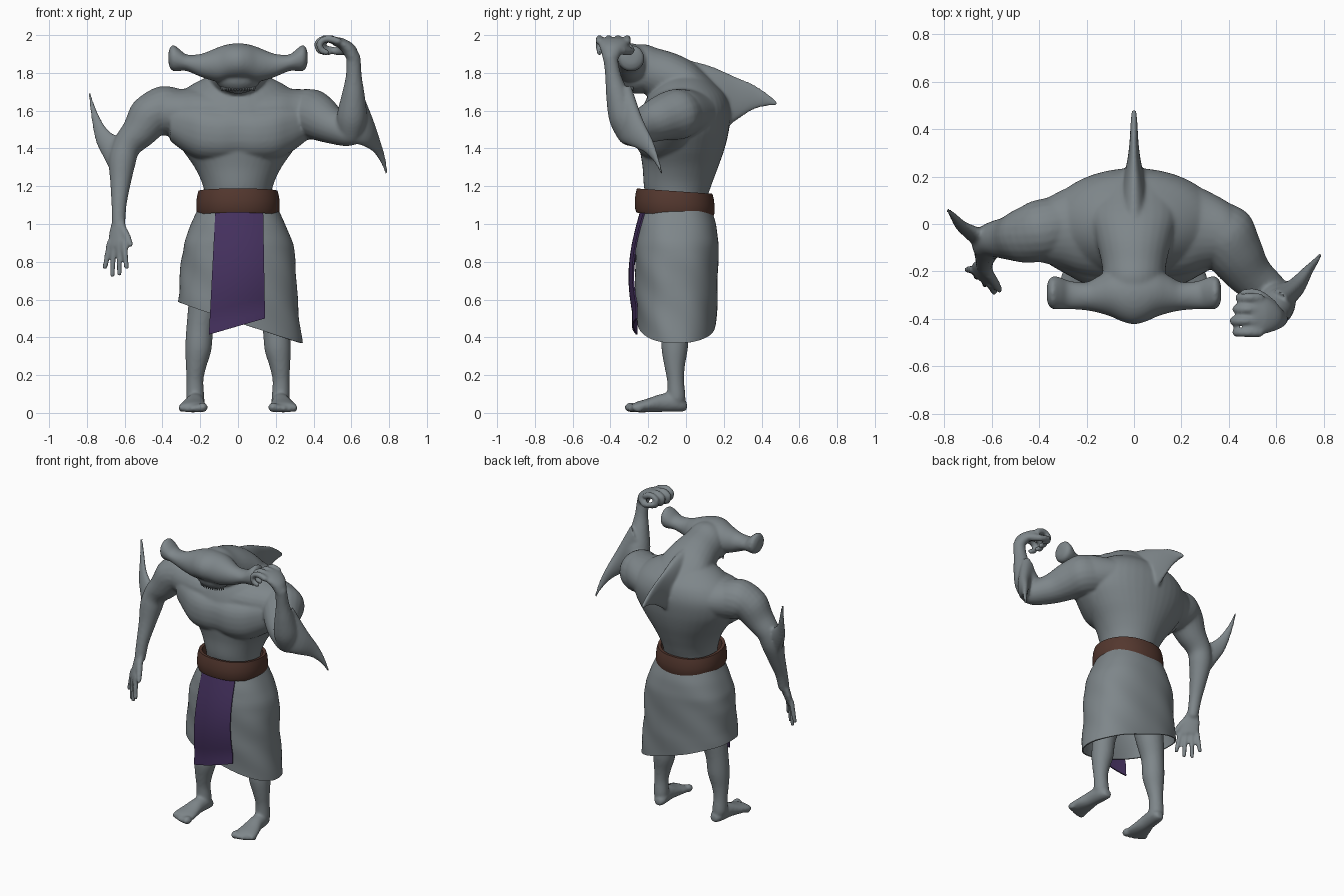
import bpy, bmesh, math
from mathutils import Vector as V

if "Cube" in bpy.data.objects:
    bpy.data.objects.remove(bpy.data.objects["Cube"])

def material(name, rgb):
    m = bpy.data.materials.new(name)
    m.diffuse_color = (*rgb, 1)
    m.use_nodes = True
    m.node_tree.nodes["Principled BSDF"].inputs["Base Color"].default_value = m.diffuse_color
    return m

GREY = material("slate grey", (0.21, 0.24, 0.255))
BROWN = material("leather brown", (0.088, 0.039, 0.028))
PURPLE = material("purple cloth", (0.06, 0.031, 0.115))

def finish(name, bm, mat, mods=()):
    bmesh.ops.recalc_face_normals(bm, faces=bm.faces)
    me = bpy.data.meshes.new(name)
    bm.to_mesh(me)
    bm.free()
    ob = bpy.data.objects.new(name, me)
    bpy.context.collection.objects.link(ob)
    me.materials.append(mat)
    for kind, props in mods:
        md = ob.modifiers.new(kind.lower(), kind)
        for k, v in props.items():
            setattr(md, k, v)
    bpy.ops.object.select_all(action='DESELECT')
    ob.select_set(True)
    bpy.context.view_layer.objects.active = ob
    for md in list(ob.modifiers):
        bpy.ops.object.modifier_apply(modifier=md.name)
    bpy.ops.object.shade_smooth_by_angle(angle=math.radians(50))
    return ob

def power(a, e):
    return math.copysign(abs(a) ** (2 / e), a)

def spline(rings, steps=4):
    """Catmull-Rom rings between the given ones."""
    rings = [tuple(V(q) for q in r) for r in rings]
    out = []
    for i in range(len(rings) - 1):
        p0, p1, p2, p3 = (rings[min(max(i + k, 0), len(rings) - 1)] for k in (-1, 0, 1, 2))
        for s in range(steps):
            t = s / steps
            out.append(tuple(0.5 * (2 * b + (c - a) * t + (2 * a - 5 * b + 4 * c - d) * t * t
                                    + (3 * b - a - 3 * c + d) * t ** 3) for a, b, c, d in zip(p0, p1, p2, p3)))
    return out + [rings[-1]]

def loft(bm, rings, e=2, n=28):
    """Closed skin through rings of (centre, half axis u, half axis v)."""
    rows = []
    for c, u, v in spline(rings):
        rows.append([bm.verts.new(c + u * power(math.cos(2 * math.pi * i / n), e)
                                  + v * power(math.sin(2 * math.pi * i / n), e)) for i in range(n)])
    for a, b in zip(rows, rows[1:]):
        for i in range(n):
            j = (i + 1) % n
            bm.faces.new((a[i], a[j], b[j], b[i]))
    bm.faces.new(rows[0])
    bm.faces.new(rows[-1])

def tube(bm, pts):
    """Round limb through (x, y, z, radius) with domed ends."""
    p = [(V(q[:3]), q[3]) for q in pts]
    def dome(a, b):
        d = (a[0] - b[0]).normalized()
        return (a[0] + d * a[1] * 0.6, a[1] * 0.75), (a[0] + d * a[1] * 0.9, a[1] * 0.35)
    s, t = dome(p[0], p[1]), dome(p[-1], p[-2])
    p = [s[1], s[0]] + p + [t[0], t[1]]
    rings = []
    for i, (c, r) in enumerate(p):
        d = (p[min(i + 1, len(p) - 1)][0] - p[max(i - 1, 0)][0]).normalized()
        u = d.cross(V((0.15, 1, 0.1))).normalized()
        rings.append((c, u * r, d.cross(u) * r))
    loft(bm, rings, n=20)

def fin(bm, pairs):
    """Tapering plate through (edge point, edge point, half thickness)."""
    mid = [(V(a) + V(b)) / 2 for a, b, t in pairs]
    nrm = (V(pairs[1][0]) - V(pairs[1][1])).cross(mid[-1] - mid[0]).normalized()
    loft(bm, [(c, (V(a) - V(b)) / 2, nrm * t) for c, (a, b, t) in zip(mid, pairs)])

def blob(bm, c, r):
    vs = bmesh.ops.create_uvsphere(bm, u_segments=24, v_segments=16, radius=1)["verts"]
    for v in vs:
        v.co = V((c[0] + v.co.x * r[0], c[1] + v.co.y * r[1], c[2] + v.co.z * r[2]))

def mirror(half):
    return [(-x, *r) for x, *r in reversed(half) if x > 0] + half

def loft_x(bm, half, e=2):
    """Mirrored loft along x: (x, centre y, centre z, half depth, half height)."""
    loft(bm, [((x, y, z), (0, a, 0), (0, 0, b)) for x, y, z, a, b in mirror(half)], e)

body = bmesh.new()

# torso: horizontal rings (z, centre y, half width, half depth)
torso = [(0.74, -0.05, .17, .11), (0.9, -0.05, .20, .15), (1.1, -0.05, .175, .155), (1.2, -0.045, .185, .178),
         (1.3, -0.03, .23, .2), (1.4, -0.02, .30, .225), (1.5, -0.012, .36, .24), (1.6, 0, .37, .235),
         (1.68, 0.005, .32, .205), (1.74, 0, .24, .155), (1.78, 0, .16, .11)]
loft(body, [((0, y, z), (a, 0, 0), (0, b, 0)) for z, y, a, b in torso], n=40)
# shoulder girdle and broad flat chest
loft_x(body, [(0, 0, 1.59, .23, .13), (.2, -.015, 1.595, .2, .13), (.3, -.02, 1.59, .165, .125),
              (.4, -.035, 1.59, .125, .12), (.46, -.05, 1.58, .09, .09)])
loft_x(body, [(0, -.12, 1.48, .148, .145), (.1, -.12, 1.475, .152, .145), (.2, -.11, 1.485, .145, .145),
              (.28, -.09, 1.51, .125, .13), (.36, -.07, 1.54, .1, .1)], 2.4)

# neck and skull: rings along y (y, centre z, half width, half height)
neck = [(0.17, 1.61, .17, .12), (0.05, 1.69, .19, .155), (-0.05, 1.75, .165, .15), (-0.15, 1.79, .14, .14),
        (-0.22, 1.82, .13, .132), (-0.3, 1.85, .12, .09), (-0.36, 1.85, .09, .06)]
loft(body, [((0, y, z), (a, 0, 0), (0, 0, b)) for y, z, a, b in neck])
blob(body, (0, -0.255, 1.775), (.12, .105, .085))

# hammer
loft_x(body, [(0, -.302, 1.86, .122, .097), (0.05, -.30, 1.857, .112, .095), (.1, -.293, 1.845, .097, .093),
              (.15, -.297, 1.84, .078, .077), (.2, -.305, 1.84, .060, .060), (.27, -.30, 1.853, .060, .044),
              (.31, -.293, 1.868, .068, .058), (.34, -.29, 1.878, .070, .070), (.358, -.29, 1.88, .058, .058),
              (.368, -.29, 1.88, .03, .03)])

# dorsal fin
fin(body, [((0, -.06, 1.885), (0, .08, 1.5), .08), ((0, .12, 1.84), (0, .19, 1.5), .055),
           ((0, .25, 1.785), (0, .27, 1.55), .03), ((0, .34, 1.748), (0, .35, 1.60), .019),
           ((0, .42, 1.70), (0, .42, 1.622), .015), ((0, .485, 1.645), (0, .482, 1.625), .011)])

for s in (-1, 1):
    # leg
    tube(body, [(s * x, y, z, r) for x, y, z, r in [
        (.12, -.05, .85, .11), (.17, -.05, .6, .09), (.2, -.055, .46, .073), (.21, -.06, .34, .070),
        (.222, -.06, .25, .055), (.228, -.055, .17, .045), (.226, -.05, .08, .048)]])
    # foot and toes
    foot = [(.215, .005, .035, .024, .022), (.217, -.02, .043, .04, .036), (.222, -.06, .055, .047, .05),
            (.228, -.13, .053, .05, .048), (.236, -.2, .040, .066, .037), (.24, -.26, .031, .076, .028),
            (.242, -.285, .026, .068, .021)]
    loft(body, [((s * x, y, z), (a, 0, 0), (0, 0, b)) for x, y, z, a, b in foot])
    for i in range(5):
        r = (.026, .021, .02, .019, .017)[i]
        blob(body, (s * (.186 + i * .028), -.292 + .0025 * i * i, r + .003), (r, r * 1.3, r))

# hanging arm
tube(body, [(-.3, 0, 1.59, .12), (-.4, -.03, 1.6, .13), (-.47, -.05, 1.565, .115), (-.53, -.06, 1.48, .092),
            (-.59, -.065, 1.41, .076), (-.613, -.08, 1.33, .072), (-.622, -.11, 1.22, .055),
            (-.63, -.15, 1.1, .04), (-.632, -.175, 1.0, .035)])
fin(body, [((-.6, -.06, 1.45), (-.635, -.1, 1.2), .045), ((-.665, -.03, 1.48), (-.70, -.05, 1.33), .03),
           ((-.715, 0, 1.535), (-.75, -.01, 1.43), .02), ((-.755, .04, 1.62), (-.775, .03, 1.55), .013),
           ((-.782, .06, 1.70), (-.792, .06, 1.69), .01)])
loft(body, [((-.632, -.175, 1.02), (.03, -.02, 0), (.015, .022, 0)), ((-.635, -.2, .95), (.045, -.037, 0), (.016, .02, 0)),
            ((-.64, -.225, .88), (.048, -.04, 0), (.013, .016, 0))])
for i, tip in enumerate((.77, .735, .73, .77)):
    x, y = -.602 - .026 * i, -.258 + .022 * i
    dx, dy = .012 - .012 * i, -.018 + .006 * i
    tube(body, [(x, y, .9, .016), (x + dx / 2, y + dy, .83, .0155), (x + dx, y + dy * 1.6, tip, .0135)])
tube(body, [(-.612, -.21, .98, .02), (-.585, -.25, .93, .019), (-.568, -.278, .89, .014)])

# flexed arm
tube(body, [(.3, 0, 1.585, .12), (.385, -.05, 1.58, .135), (.43, -.13, 1.56, .12), (.495, -.22, 1.52, .096),
            (.58, -.29, 1.487, .078)])
tube(body, [(.595, -.30, 1.48, .068), (.603, -.33, 1.57, .08), (.61, -.362, 1.68, .062), (.613, -.385, 1.78, .043),
            (.612, -.4, 1.88, .037)])
fin(body, [((.63, -.3, 1.74), (.59, -.34, 1.43), .055), ((.70, -.24, 1.57), (.66, -.30, 1.415), .04),
           ((.745, -.18, 1.45), (.72, -.22, 1.38), .022), ((.775, -.15, 1.36), (.757, -.165, 1.325), .013),
           ((.792, -.125, 1.27), (.784, -.13, 1.262), .01)])
loft(body, [((.612, -.4, 1.87), (0, .04, 0), (.035, 0, 0)), ((.59, -.392, 1.92), (0, .06, 0), (.032, 0, .02)),
            ((.55, -.385, 1.955), (0, .08, 0), (.012, 0, .026)), ((.5, -.383, 1.97), (0, .08, 0), (0, 0, .022))])
for i in range(4):
    y, k = -.458 + .049 * i, .012 * abs(i - 1)
    tube(body, [(.53, y, 1.967, .02), (.46 + k, y, 1.981, .0195), (.422 + k, y, 1.958, .019),
                (.428 + k, y, 1.922, .018), (.458 + k, y, 1.908, .016)])
tube(body, [(.58, -.34, 1.92, .024), (.52, -.295, 1.915, .021), (.465, -.29, 1.93, .017)])

finish("body", body, GREY, [("REMESH", dict(mode='VOXEL', voxel_size=0.0085, use_smooth_shade=True)),
                            ("SMOOTH", dict(factor=0.5, iterations=8))])

# eyes on the hammer ends
for s, side in ((-1, "right"), (1, "left")):
    bm = bmesh.new()
    blob(bm, (s * .352, -.305, 1.875), (.016, .026, .026))
    finish(side + "_eye", bm, GREY)

# row of teeth under the snout
bm = bmesh.new()
for i in range(15):
    a = math.radians(-65 + 130 * i / 14)
    vs = bmesh.ops.create_cone(bm, cap_ends=True, segments=8, radius1=.003, radius2=.007, depth=.022)["verts"]
    bmesh.ops.translate(bm, verts=vs, vec=(.095 * math.sin(a), -.255 - .07 * math.cos(a), 1.714))
finish("teeth", bm, GREY)

def lerp(table, z):
    for (z0, a), (z1, b) in zip(table, table[1:]):
        if z >= z1:
            return a + (b - a) * (z0 - z) / (z0 - z1)
    return table[-1][1]

# skirt: open tube with slanted hem and soft folds
WIDE = [(1.12, .19), (1.0, .245), (.9, .285), (.8, .3), (.65, .307), (.5, .325), (.36, .34)]
DEEP = [(1.12, .165), (1.0, .203), (.9, .217), (.6, .213), (.36, .197)]
bm = bmesh.new()
N, ROWS = 84, 28
rows = []
for k in range(ROWS + 1):
    row = []
    for i in range(N):
        a = 2 * math.pi * i / N
        c, s = power(math.cos(a), 2.35), power(math.sin(a), 2.35)
        z = 1.1 + (0.475 - 0.11 * c - 1.1) * k / ROWS
        f = 1 + .022 * math.sin(3 * a + 9 * z) * math.sin(16 * z + 2 * a) * min(1, 2 * k / ROWS)
        row.append(bm.verts.new((c * lerp(WIDE, z) * f, -.048 + s * lerp(DEEP, z) * f, z)))
    rows.append(row)
for a, b in zip(rows, rows[1:]):
    for i in range(N):
        bm.faces.new((a[i], a[(i + 1) % N], b[(i + 1) % N], b[i]))
finish("skirt", bm, GREY, [("SMOOTH", dict(iterations=2)), ("SOLIDIFY", dict(thickness=.008, offset=0))])

# belt: strap section swept round the waist, dipping at the back
SECTION = [(0, -.062), (.022, -.066), (.031, -.04), (.031, 0), (.027, .035), (.02, .062), (0, .06), (-.004, 0)]
bm = bmesh.new()
rows = []
for i in range(N):
    a = 2 * math.pi * i / N
    c, s = power(math.cos(a), 2.2), power(math.sin(a), 2.2)
    rows.append([bm.verts.new((c * (.19 + o), -.06 + s * (.18 + o), 1.112 - .014 * s + h)) for o, h in SECTION])
for i in range(N):
    a, b = rows[i], rows[(i + 1) % N]
    for j in range(len(SECTION)):
        k = (j + 1) % len(SECTION)
        bm.faces.new((a[j], a[k], b[k], b[j]))
finish("belt", bm, BROWN)

# hanging front cloth
bm = bmesh.new()
rows = [[bm.verts.new((-.118 - .035 * t + u * (.25 + .045 * t),
                       -.235 - .065 * math.sin(math.pi * min(1, t * 1.15) * .75) + .02 * (2 * u - 1) ** 2,
                       1.08 - t * (.665 - .085 * u)))
         for u in (i / 10 for i in range(11))] for t in (k / 16 for k in range(17))]
for a, b in zip(rows, rows[1:]):
    for i in range(10):
        bm.faces.new((a[i], a[i + 1], b[i + 1], b[i]))
finish("front_cloth", bm, PURPLE, [("SOLIDIFY", dict(thickness=.009, offset=0))])
